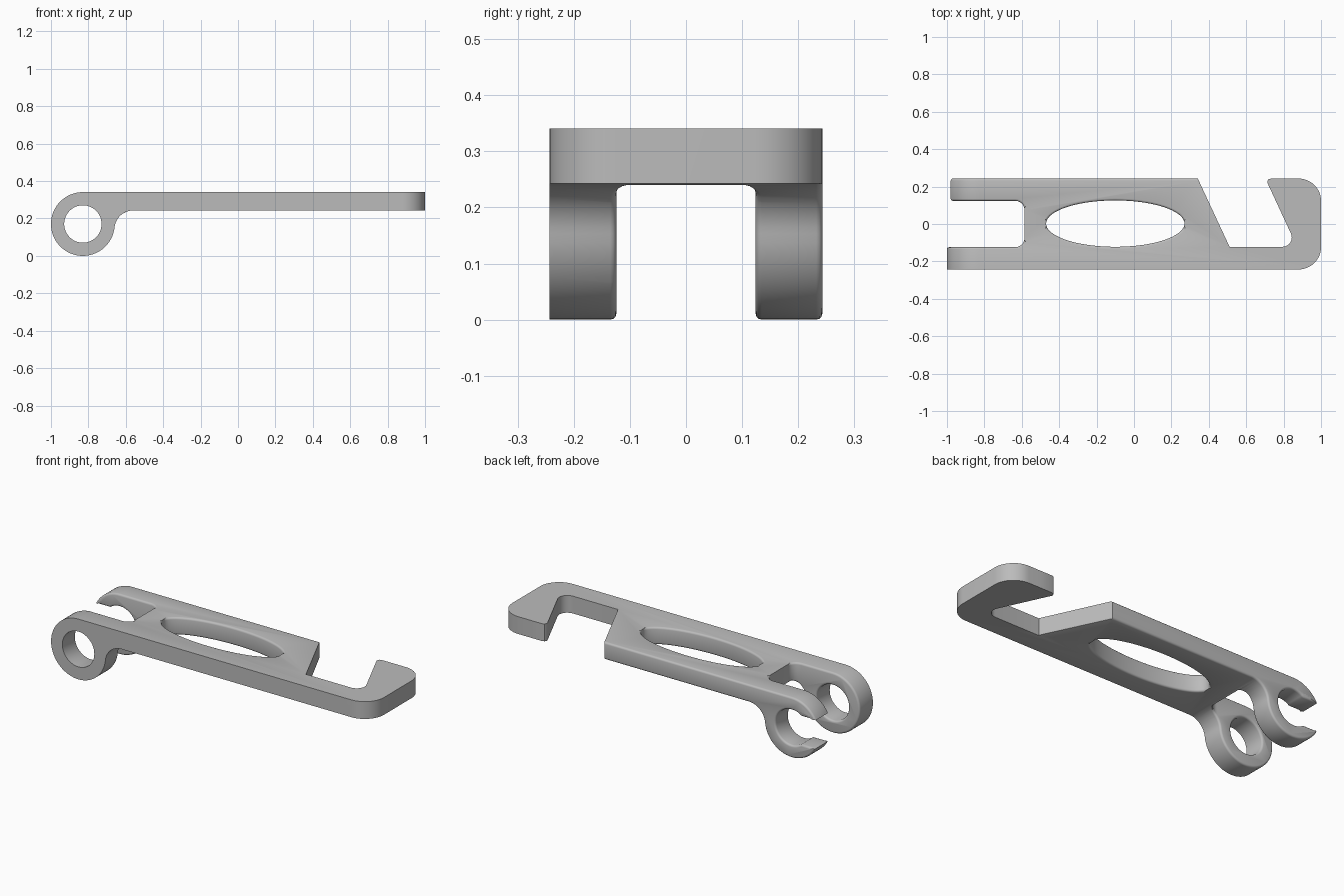
import bpy, bmesh, math
from mathutils import Vector

if "Cube" in bpy.data.objects:
    bpy.data.objects.remove(bpy.data.objects["Cube"], do_unlink=True)

steel = bpy.data.materials.new("plain_grey")
steel.use_nodes = True
GREY = (0.5, 0.5, 0.5, 1)
steel.diffuse_color = GREY
steel.node_tree.nodes["Principled BSDF"].inputs["Base Color"].default_value = GREY

HALF = 0.243            # half width of the body
TOP, UNDER = 0.341, 0.243
RING, HOLE = 0.1705, 0.1
RX, RZ = -0.8295, 0.1705   # ring centre


def arc(cx, cy, rx, ry, start, end, n):
    return [(cx + rx * math.cos(a), cy + ry * math.sin(a))
            for a in (math.radians(start + (end - start) * i / n) for i in range(n + 1))]


def rounded(corners, n=8):
    """Polygon from (x, y, radius) corners."""
    pts = []
    for i, (x, y, r) in enumerate(corners):
        p = Vector((x, y))
        if r == 0:
            pts.append((x, y))
            continue
        a = (Vector(corners[i - 1][:2]) - p).normalized()
        b = (Vector(corners[(i + 1) % len(corners)][:2]) - p).normalized()
        half = a.angle(b) / 2
        centre = p + (a + b).normalized() * r / math.sin(half)
        s = p + a * r / math.tan(half) - centre
        e = p + b * r / math.tan(half) - centre
        sweep = s.angle_signed(e)
        for k in range(n + 1):
            t = -sweep * k / n
            pts.append((centre.x + s.x * math.cos(t) - s.y * math.sin(t),
                        centre.y + s.x * math.sin(t) + s.y * math.cos(t)))
    return pts


def prism(name, pts, lo, hi, axis):
    """Extrude a 2D outline along z (plan) or y (side)."""
    bm = bmesh.new()
    place = (lambda p, d: (p[0], p[1], d)) if axis == "z" else (lambda p, d: (p[0], d, p[1]))
    face = bm.faces.new([bm.verts.new(place(p, lo)) for p in pts])
    new = bmesh.ops.extrude_face_region(bm, geom=[face])["geom"]
    shift = Vector(place((0, 0), hi - lo))
    bmesh.ops.translate(bm, vec=shift, verts=[g for g in new if isinstance(g, bmesh.types.BMVert)])
    bmesh.ops.recalc_face_normals(bm, faces=bm.faces)
    me = bpy.data.meshes.new(name)
    bm.to_mesh(me)
    bm.free()
    me.materials.append(steel)
    ob = bpy.data.objects.new(name, me)
    bpy.context.collection.objects.link(ob)
    return ob


def carve(body, cutter, operation="DIFFERENCE"):
    mod = body.modifiers.new(cutter.name, "BOOLEAN")
    mod.operation, mod.object, mod.solver = operation, cutter, "EXACT"
    bpy.context.view_layer.objects.active = body
    bpy.ops.object.modifier_apply(modifier=mod.name)
    bpy.data.objects.remove(cutter, do_unlink=True)


# Side profile: flat plate running into a hinge ring with a filleted neck
fr = 0.1
fz = UNDER - fr
fx = RX + math.sqrt((RING + fr) ** 2 - (fz - RZ) ** 2)
touch = math.degrees(math.atan2(fz - RZ, fx - RX))
side = [(1, TOP)] + arc(RX, RZ, RING, RING, 90, 360 + touch, 48)
side += arc(fx, fz, fr, fr, 180 + touch, 90, 12)[1:] + [(1, UNDER)]
body = prism("latch_body", side, -HALF, HALF, "y")

# Rounded hook end
outline = rounded([(-1.1, -HALF, 0), (1, -HALF, 0.12), (1, HALF, 0.12), (-1.1, HALF, 0)], 12)
outline = [(x, y if x > 0.5 else y * 1.5) for x, y in outline]
outline = [(-1.1, -0.4), (0.8, -0.4), (0.8, -HALF)] + [p for p in outline if p[0] > 0.5] \
    + [(0.8, HALF), (0.8, 0.4), (-1.1, 0.4)]
carve(body, prism("end_rounding", outline, -0.2, 0.6, "z"), "INTERSECT")

# Hinge bore, gap between the arms, finger opening, slanted hook notch
carve(body, prism("bore", arc(RX, RZ, HOLE, HOLE, 0, 360, 48)[:-1], -0.5, 0.5, "y"))
gap = rounded([(-1.2, -0.124, 0), (-0.585, -0.124, 0.05), (-0.585, 0.124, 0.05), (-1.2, 0.124, 0)])
carve(body, prism("arm_gap", gap, -0.2, 0.6, "z"))
carve(body, prism("oval", arc(-0.1, 0.002, 0.37, 0.124, 0, 360, 72)[:-1], -0.2, 0.6, "z"))
notch = rounded([(0.511, -0.122, 0), (0.872, -0.122, 0.05), (0.69, HALF + 0.027, 0),
                 (0.69, 0.4, 0), (0.268, 0.4, 0)])
carve(body, prism("hook_notch", notch, -0.2, 0.6, "z"))
tip = [(0.6, 0.4), (0.6, 0.218), (0.713, 0.218), (0.713, 0.228), (0.719, 0.239),
       (0.732, HALF), (0.732, 0.4)]
carve(body, prism("hook_tip", tip, -0.2, 0.6, "z"))

# Open jaw in the back ring
jaw = [(-1.2, RZ - 0.08), (RX, RZ - 0.08), (RX, RZ + 0.08), (-1.2, RZ + 0.08)]
carve(body, prism("jaw", jaw, 0, 0.5, "y"))

# Soften the rims of the arms, oval and back edge; the front edge stays crisp
bm = bmesh.new()
bm.from_mesh(body.data)
bmesh.ops.remove_doubles(bm, verts=bm.verts, dist=0.0005)


def soft(e):
    if len(e.link_faces) != 2 or e.calc_face_angle(0) < math.radians(40):
        return False
    a, b = e.verts[0].co, e.verts[1].co
    d = (b - a).normalized()
    if min(a.y, b.y) < -HALF + 0.01 or abs(d.y) > 0.99 or abs(d.z) > 0.99 and a.x > 0:
        return False
    under_notch = max(a.z, b.z) < UNDER + 0.01 and max(a.x, b.x) < 0.52
    return max(a.x, b.x) < 0.35 or under_notch


bmesh.ops.bevel(bm, geom=[e for e in bm.edges if soft(e)], offset=0.011, segments=3,
                profile=0.5, affect="EDGES", clamp_overlap=False)
bmesh.ops.recalc_face_normals(bm, faces=bm.faces)
bm.to_mesh(body.data)
bm.free()

bpy.ops.object.select_all(action="DESELECT")
body.select_set(True)
bpy.context.view_layer.objects.active = body
bpy.ops.object.shade_smooth_by_angle(angle=math.radians(35))
